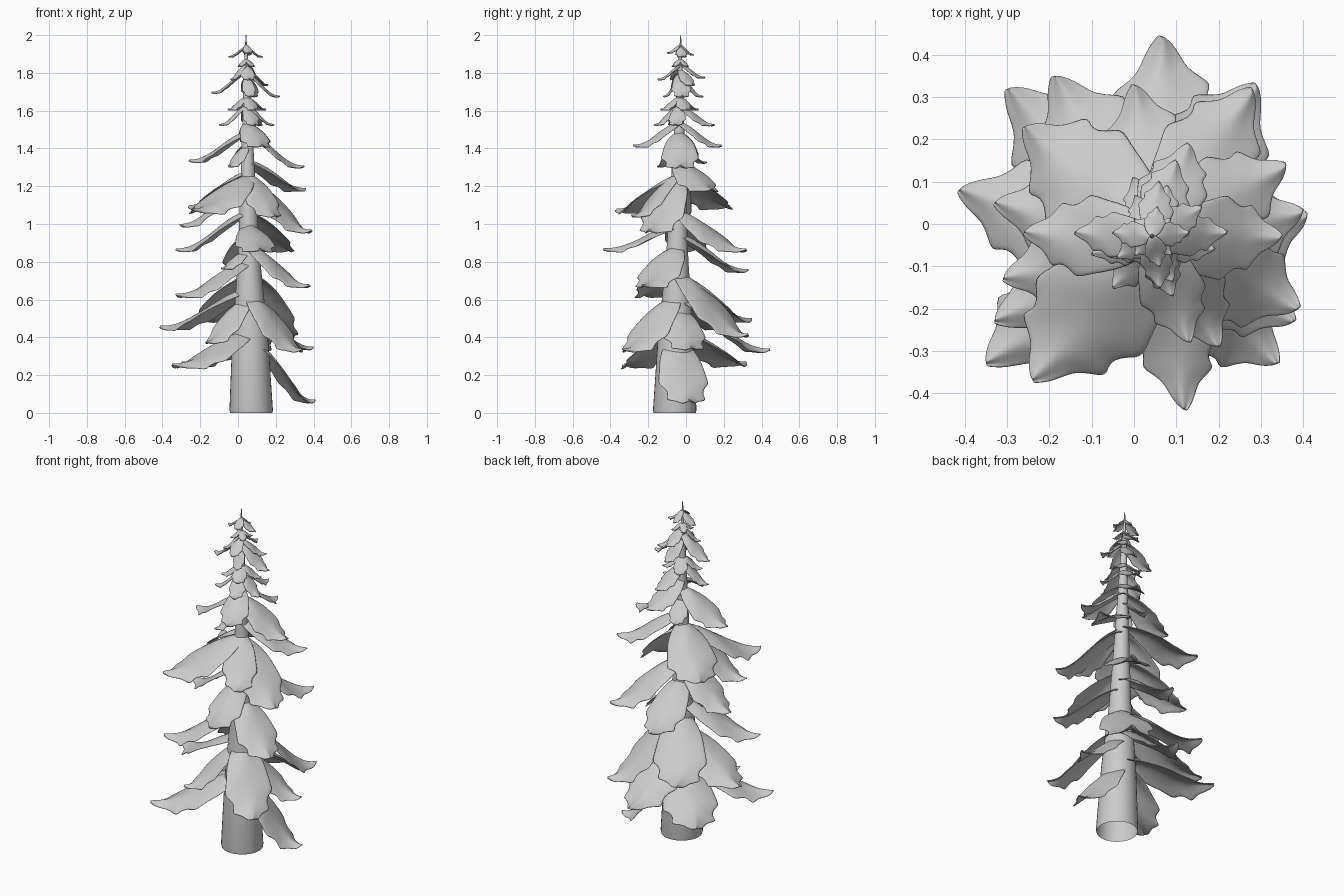
import bpy, math, random
from mathutils import Vector

random.seed(4)
cube = bpy.data.objects.get("Cube")
if cube:
    bpy.data.objects.remove(cube, do_unlink=True)

# One plain grey for the whole tree
grey = bpy.data.materials.new("light_grey")
grey.use_nodes = True
colour = (0.6, 0.6, 0.6, 1)
grey.diffuse_color = colour
grey.node_tree.nodes["Principled BSDF"].inputs["Base Color"].default_value = colour

FOOT, TOP = Vector((0.07, -0.06, 0)), Vector((0.042, -0.028, 2))


def axis(z):
    return FOOT.lerp(TOP, z / 2)


def add_mesh(name, verts, faces):
    mesh = bpy.data.meshes.new(name)
    mesh.from_pydata(verts, [], faces)
    mesh.materials.append(grey)
    mesh.polygons.foreach_set("use_smooth", [True] * len(faces))
    obj = bpy.data.objects.new(name, mesh)
    bpy.context.collection.objects.link(obj)
    return obj


# Leaning, tapered trunk, open at the foot
def make_trunk(sides=32):
    rings = [(0, .112), (.015, .115), (.4, .095), (.8, .06), (1.3, .036),
             (1.8, .014), (1.93, .006), (2, .002)]
    verts, faces = [], []
    for z, r in rings:
        c = axis(z)
        for i in range(sides):
            a = math.tau * i / sides
            verts.append((c.x + r * math.cos(a), c.y + r * math.sin(a), z))
    for k in range(len(rings) - 1):
        for i in range(sides):
            j = (i + 1) % sides
            faces.append((k * sides + i, k * sides + j,
                          (k + 1) * sides + j, (k + 1) * sides + i))
    add_mesh("trunk", verts, faces)


# Half width along a bough: broad middle, two pairs of side points, narrow tip
OUTLINE = [(0, .1), (.1, .2), (.24, .29), (.38, .32), (.46, .35), (.52, .36),
           (.56, .31), (.62, .26), (.67, .26), (.72, .29), (.76, .22),
           (.81, .15), (.86, .12), (.92, .09), (.97, .05), (1, .01)]


# Drooping bough from the trunk to a given tip, arched across its width
def make_bough(name, tip, rise, width, cols=8):
    tip = Vector(tip)
    start = axis(tip.z + rise)
    out = Vector((tip.x - start.x, tip.y - start.y, 0))
    length = out.length
    out.normalize()
    side = Vector((-out.y, out.x, 0))
    skew = random.uniform(-0.05, 0.05)
    verts, faces = [], []
    for t, w in OUTLINE:
        drop = rise * (0.2 * t + 0.8 * t * t * (3 - 2 * t) + 0.07 * math.sin(math.pi * t ** 2))
        for c in range(cols + 1):
            s = 2 * c / cols - 1
            half = w * width * length
            sweep = (0.04 * s * s + skew * s) * math.sin(math.pi * t)
            ripple = 0.008 * length * math.sin(9 * t + 4 * s)
            p = start + out * length * (t + sweep) + side * s * half
            p.z += ripple - drop - 0.42 * half * abs(s) ** 1.6
            verts.append(p)
    n = cols + 1
    for r in range(len(OUTLINE) - 1):
        for c in range(cols):
            a = r * n + c
            faces.append((a, a + n, a + n + 1, a + 1))
    bough = add_mesh(name, verts, faces)
    solid = bough.modifiers.new("thickness", "SOLIDIFY")
    solid.thickness = 0.007
    sub = bough.modifiers.new("smooth", "SUBSURF")
    sub.levels = sub.render_levels = 1


# Tip position, height of the root above the tip, relative width
LOWER = [(.41, .02, .07, .33, 1.1), (-.35, -.33, .26, .18, .85), (-.3, .32, .27, .18, .85),
         (.065, .445, .34, .28, .85), (.34, -.33, .34, .29, .95), (.4, .03, .35, .22, .95),
         (.29, .33, .42, .33, .95), (-.415, .08, .46, .2, .85), (-.19, .35, .5, .24, .9),
         (-.17, -.27, .38, .24, .85),
         (-.33, -.23, .63, .18, .85), (.38, -.23, .68, .21, .95)]
MIDDLE = [(0, .33, .76, .19, .85), (-.09, -.15, .77, .1, .9), (-.33, .05, .87, .2, .85),
          (.12, -.44, .87, .13, .75),
          (.28, .32, .87, .2, .85), (.39, -.2, .97, .28, 1), (-.31, -.13, 1.0, .24, .9),
          (-.24, -.37, 1.08, .18, 1), (-.26, .23, 1.1, .18, 1),
          (.2, -.29, 1.05, .22, .95), (.36, .14, 1.19, .15, .9)]
UPPER = [(.35, -.03, 1.31, .18, .95), (-.26, -.02, 1.34, .15, .9), (.13, .19, 1.42, .12, 1),
         (.13, -.28, 1.42, .12, .9), (-.05, -.15, 1.31, .11, 1), (0, .11, 1.33, .1, 1),
         (.19, -.06, 1.53, .1, .9), (-.1, -.07, 1.53, .1, .9),
         (.09, -.17, 1.53, .1, .95), (.1, .15, 1.53, .1, .95),
         (.22, -.02, 1.68, .12, .85), (-.14, -.02, 1.7, .11, .85), (.08, .09, 1.68, .1, 1.1),
         (.07, -.12, 1.68, .1, 1.1), (.16, .04, 1.74, .08, .9), (.06, .1, 1.78, .07, .95),
         (.06, -.15, 1.77, .07, .95), (-.04, -.08, 1.77, .08, .9),
         (-.05, -.02, 1.89, .05, 1), (.13, -.02, 1.89, .05, 1),
         (.055, .04, 1.9, .05, 1.1), (.06, -.1, 1.91, .04, 1.1)]

make_trunk()
for tier, rows in (("lower", LOWER), ("middle", MIDDLE), ("upper", UPPER)):
    for i, (x, y, z, rise, width) in enumerate(rows):
        make_bough(f"{tier}_bough_{i + 1}", (x, y, z), rise, width)

# Short boughs that fill the gaps close to the trunk
for z, reach, turn in ((1.61, .11, .4), (1.84, .06, .8)):
    for k in range(4):
        a = turn + k * math.pi / 2
        centre = axis(z)
        tip = (centre.x + reach * math.cos(a), centre.y + reach * math.sin(a), z)
        make_bough(f"short_bough_{z}_{k + 1}", tip, reach * 0.6, 1.1)
